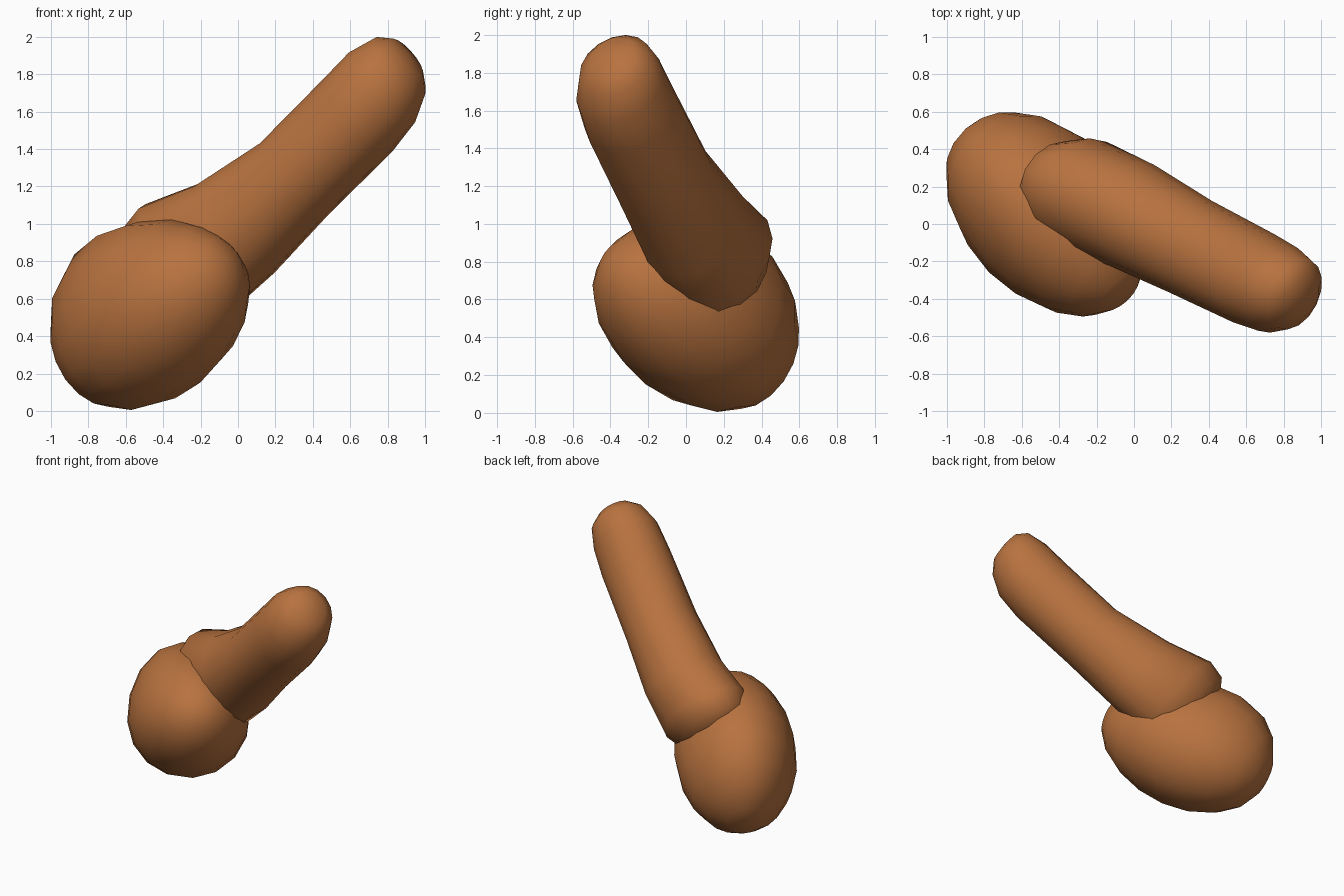
import bpy, bmesh, math
from mathutils import Vector, Matrix

if "Cube" in bpy.data.objects:
    bpy.data.objects.remove(bpy.data.objects["Cube"])

mat = bpy.data.materials.new("warm_brown")
mat.diffuse_color = (0.48, 0.17, 0.05, 1)
mat.use_nodes = True
mat.node_tree.nodes["Principled BSDF"].inputs["Base Color"].default_value = mat.diffuse_color

SIDES = 16


def finish(name, bm):
    bmesh.ops.recalc_face_normals(bm, faces=bm.faces[:])
    for f in bm.faces:
        f.smooth = True
    me = bpy.data.meshes.new(name)
    bm.to_mesh(me)
    bm.free()
    me.materials.append(mat)
    ob = bpy.data.objects.new(name, me)
    bpy.context.collection.objects.link(ob)
    return ob


# Rounded head: tilted egg, fuller on the side that carries the handle
bm = bmesh.new()
bmesh.ops.create_uvsphere(bm, u_segments=SIDES, v_segments=10, radius=1)
for v in bm.verts:
    r = 0.438 * (1 - 0.04 * v.co.z)
    v.co = Vector((v.co.x * r, v.co.y * r, v.co.z * 0.66))
tilt = Vector((0.6, -0.647, 0.472)).to_track_quat('Z', 'Y').to_matrix().to_4x4()
bm.transform(tilt)
bulge = Vector((-0.50, 0.42, 0.76)).normalized()
for v in bm.verts:
    k = max(0, v.co.dot(bulge)) / 0.44
    v.co += bulge * 0.11 * k * k
bm.transform(Matrix.Translation((-0.455, 0.04, 0.508)))
finish("head", bm)

# Handle: rings swept along a gently curved axis (centre, side radius, upper radius)
rings = [
    ((-0.46, 0.23, 0.69), 0.16, 0.20),
    ((-0.39, 0.20, 0.74), 0.25, 0.34),
    ((-0.28, 0.16, 0.81), 0.31, 0.38),
    ((-0.02, 0.05, 0.97), 0.295, 0.32),
    ((0.30, -0.12, 1.24), 0.27, 0.265),
    ((0.64, -0.29, 1.58), 0.26, 0.27),
    ((0.77, -0.35, 1.73), 0.245, 0.26),
    ((0.86, -0.375, 1.84), 0.20, 0.205),
    ((0.90, -0.39, 1.89), 0.12, 0.13),
]
axis = Vector((0.70, -0.34, 0.63)).normalized()
side = axis.cross(Vector((0, 0, 1))).normalized()
upper = side.cross(axis)
bm = bmesh.new()
loops = []
for centre, rs, rn in rings:
    loops.append([
        bm.verts.new(Vector(centre) + side * rs * math.cos(a) + upper * rn * math.sin(a))
        for a in (2 * math.pi * i / SIDES for i in range(SIDES))])
for lo, hi in zip(loops, loops[1:]):
    for i in range(SIDES):
        j = (i + 1) % SIDES
        bm.faces.new((lo[i], lo[j], hi[j], hi[i]))
# Domed ends
for loop, centre, push in ((loops[0], rings[0][0], -0.02), (loops[-1], rings[-1][0], 0.02)):
    pole = bm.verts.new(Vector(centre) + axis * push)
    for i in range(SIDES):
        bm.faces.new((loop[i], loop[(i + 1) % SIDES], pole))
finish("handle", bm)
